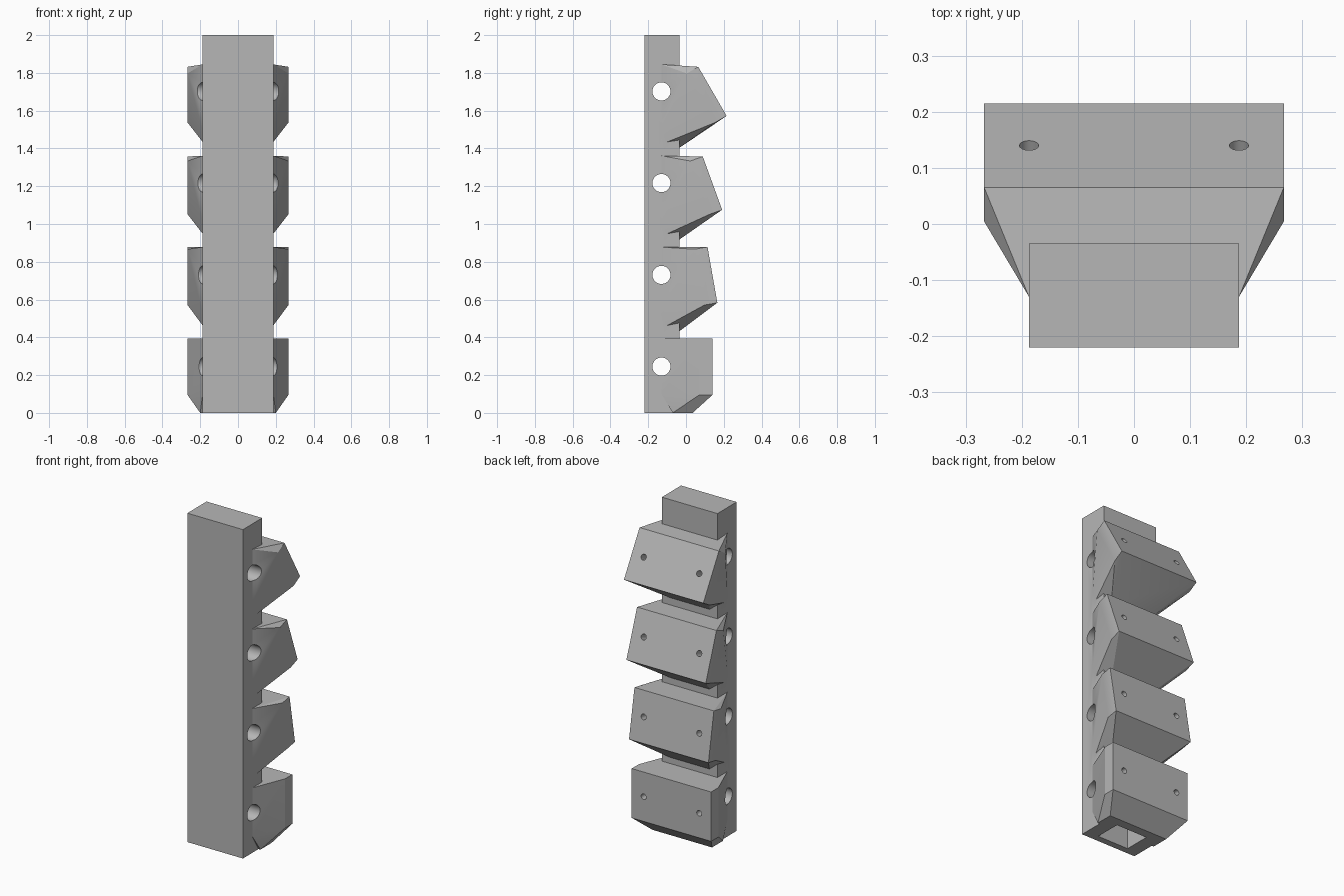
import bpy, bmesh, math
from mathutils import Matrix, Vector

if "Cube" in bpy.data.objects:
    bpy.data.objects.remove(bpy.data.objects["Cube"])

grey = bpy.data.materials.new("plain_grey")
grey.diffuse_color = (0.47, 0.47, 0.47, 1)
grey.use_nodes = True
grey.node_tree.nodes["Principled BSDF"].inputs["Base Color"].default_value = grey.diffuse_color


def add_object(name, bm):
    bmesh.ops.recalc_face_normals(bm, faces=bm.faces[:])
    me = bpy.data.meshes.new(name)
    bm.to_mesh(me)
    bm.free()
    me.materials.append(grey)
    ob = bpy.data.objects.new(name, me)
    bpy.context.collection.objects.link(ob)
    return ob


def box(name, x, y0, y1, z0, z1):
    bm = bmesh.new()
    bmesh.ops.create_cube(bm, size=1)
    for v in bm.verts:
        v.co = (v.co.x * 2 * x, y0 + (v.co.y + .5) * (y1 - y0), z0 + (v.co.z + .5) * (z1 - z0))
    return add_object(name, bm)


def rod(name, centre, axis, radius, length):
    bm = bmesh.new()
    rot = Vector(axis).to_track_quat('Z', 'Y').to_matrix().to_4x4()
    bmesh.ops.create_cone(bm, cap_ends=True, segments=32, radius1=radius, radius2=radius,
                          depth=length, matrix=Matrix.Translation(centre) @ rot)
    return add_object(name, bm)


def hull(name, half_points):
    # convex solid from points mirrored in x
    bm = bmesh.new()
    for x, y, z in half_points:
        bm.verts.new((x, y, z))
        bm.verts.new((-x, y, z))
    res = bmesh.ops.convex_hull(bm, input=bm.verts[:])
    loose = [v for v in bm.verts if not v.link_faces]
    bmesh.ops.delete(bm, geom=loose, context='VERTS')
    bmesh.ops.dissolve_limit(bm, angle_limit=0.01, verts=bm.verts[:], edges=bm.edges[:])
    return add_object(name, bm)


def combine(target, other, operation):
    m = target.modifiers.new(operation.lower(), 'BOOLEAN')
    m.operation, m.object, m.solver = operation, other, 'EXACT'
    dg = bpy.context.evaluated_depsgraph_get()
    me = bpy.data.meshes.new_from_object(target.evaluated_get(dg))
    target.modifiers.clear()
    target.data = me
    bpy.data.objects.remove(other)


# upright post
post = box("holder_post", 0.187, -0.22, -0.035, 0, 2)

cutters = []
for i in range(4):
    a = math.radians(10 * i)
    c = Vector((0, 0.14, 0.245 + 0.4857 * i))
    up = Vector((0, -math.sin(a), math.cos(a)))
    out = Vector((0, math.cos(a), math.sin(a)))
    # tilted mounting plate corners, outer and inner
    pts = []
    for s in (-1, 1):
        for depth in (0, 0.07):
            p = c + up * (0.15 * s) - out * depth
            pts.append((0.267, p.y, p.z))
    # taper into the post
    top = c.z + (0.15, 0.147, 0.145, 0.143)[i]
    if i == 0:
        pts += [(0.187, -0.13, top), (0.187, -0.13, 0.10), (0.2, -0.07, 0), (0.2, 0.035, 0)]
    else:
        low = c.z - 0.268
        pts += [(0.187, -0.13, top), (0.187, -0.13, low + 0.06), (0.187, -0.1, low),
                (0.13, -0.04, c.z - 0.302)]
    combine(post, hull("angled_block", pts), 'UNION')
    # cross hole and two screw holes
    cutters.append(rod("cross_hole", (0, -0.13, c.z), (1, 0, 0), 0.048, 1))
    for x in (-0.187, 0.187):
        cutters.append(rod("screw_hole", (x, c.y - out.y * 0.04, c.z - out.z * 0.04), out, 0.017, 0.12))

# hollow inside, open at the bottom
cutters.append(box("lower_pocket", 0.105, -0.18, -0.02, -0.1, 0.33))
cutters.append(box("upper_channel", 0.104, -0.179, -0.075, 0.3, 1.8))
for cut in cutters:
    combine(post, cut, 'DIFFERENCE')

# smooth hole walls, crisp edges elsewhere
bpy.context.view_layer.objects.active = post
post.select_set(True)
bpy.ops.object.shade_smooth_by_angle(angle=math.radians(20))
